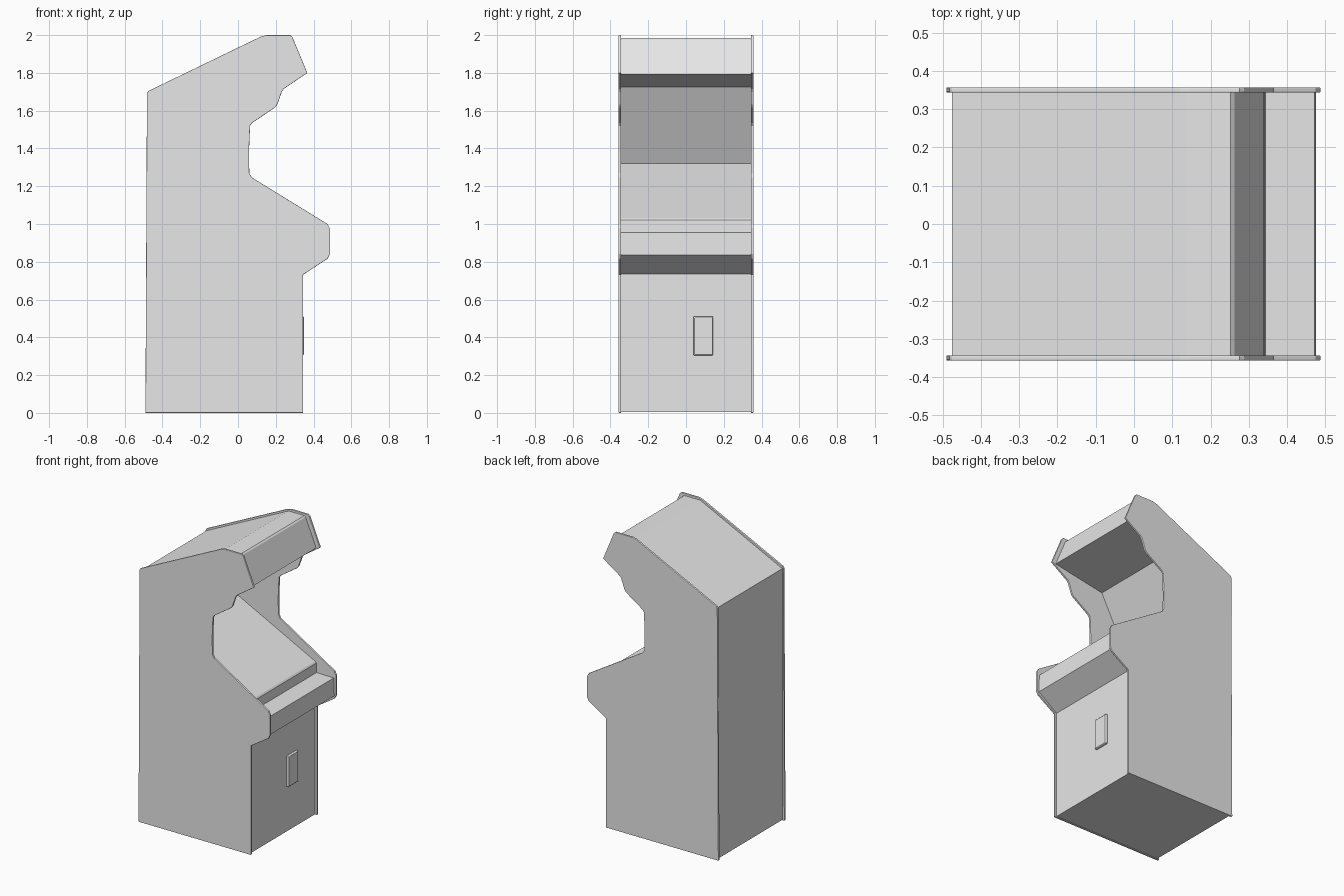
import bpy, bmesh, math

cube = bpy.data.objects.get("Cube")
if cube:
    bpy.data.objects.remove(cube, do_unlink=True)

grey = bpy.data.materials.new("light_grey")
grey.use_nodes = True
GREY = (0.8, 0.8, 0.8, 1)
grey.diffuse_color = GREY
grey.node_tree.nodes["Principled BSDF"].inputs["Base Color"].default_value = GREY


def finish(name, bm, bevel=0):
    """Turn a bmesh into a named grey object with an optional edge bevel."""
    bmesh.ops.recalc_face_normals(bm, faces=bm.faces)
    mesh = bpy.data.meshes.new(name)
    bm.to_mesh(mesh)
    bm.free()
    mesh.materials.append(grey)
    obj = bpy.data.objects.new(name, mesh)
    bpy.context.collection.objects.link(obj)
    if bevel:
        mod = obj.modifiers.new("soft_edges", 'BEVEL')
        mod.width = bevel
        mod.segments = 2
        mod.limit_method = 'ANGLE'
        mod.angle_limit = math.radians(40)
    return obj


def extrude_profile(name, points, y0, y1, bevel=0):
    """Extrude an x-z outline from y0 to y1."""
    bm = bmesh.new()
    face = bm.faces.new([bm.verts.new((x, y0, z)) for x, z in points])
    new = bmesh.ops.extrude_face_region(bm, geom=[face])["geom"]
    verts = [v for v in new if isinstance(v, bmesh.types.BMVert)]
    bmesh.ops.translate(bm, verts=verts, vec=(0, y1 - y0, 0))
    return finish(name, bm, bevel)


INNER, OUTER = 0.343, 0.357

# Side panel outline, from the back foot round the front to the roof
side_outline = [
    (-0.49, 0), (0.345, 0), (0.345, 0.732),
    (0.474, 0.816), (0.487, 0.84), (0.487, 0.975), (0.474, 1.0),
    (0.072, 1.247), (0.06, 1.27), (0.058, 1.38), (0.064, 1.52), (0.075, 1.535),
    (0.196, 1.617), (0.208, 1.632), (0.232, 1.7), (0.242, 1.715),
    (0.367, 1.8), (0.288, 1.99), (0.276, 2.0), (0.15, 2.0), (0.12, 1.992),
    (-0.475, 1.704), (-0.482, 1.693),
]
panels = extrude_profile("side_panels", side_outline, INNER, OUTER, 0.003)
mirror = panels.modifiers.new("other_side", 'MIRROR')
mirror.use_axis = (False, True, False)

# Main body between the panels: base, control shelf, sloped desk, screen, sign, roof
body_outline = [
    (-0.475, 0.004), (0.333, 0.004), (0.333, 0.735),
    (0.475, 0.835), (0.471, 0.955),
    (0.343, 0.957), (0.341, 1.02), (0.333, 1.03),
    (-0.24, 1.32), (-0.03, 1.724),
    (0.34, 1.792), (0.262, 1.978), (0.252, 1.986),
    (0.135, 1.986), (-0.475, 1.69),
]
extrude_profile("cabinet_body", body_outline, -INNER, INNER)

# Small door on the lower front, with a shallow inset face
bm = bmesh.new()
bmesh.ops.create_cube(bm, size=1)
bmesh.ops.scale(bm, vec=(0.024, 0.104, 0.206), verts=bm.verts)
bmesh.ops.translate(bm, vec=(0.334, 0.092, 0.408), verts=bm.verts)
bmesh.ops.recalc_face_normals(bm, faces=bm.faces)
front = [f for f in bm.faces if f.normal.x > 0.9]
bmesh.ops.inset_region(bm, faces=front, thickness=0.006, depth=0.003)
finish("coin_door", bm, 0.003)
